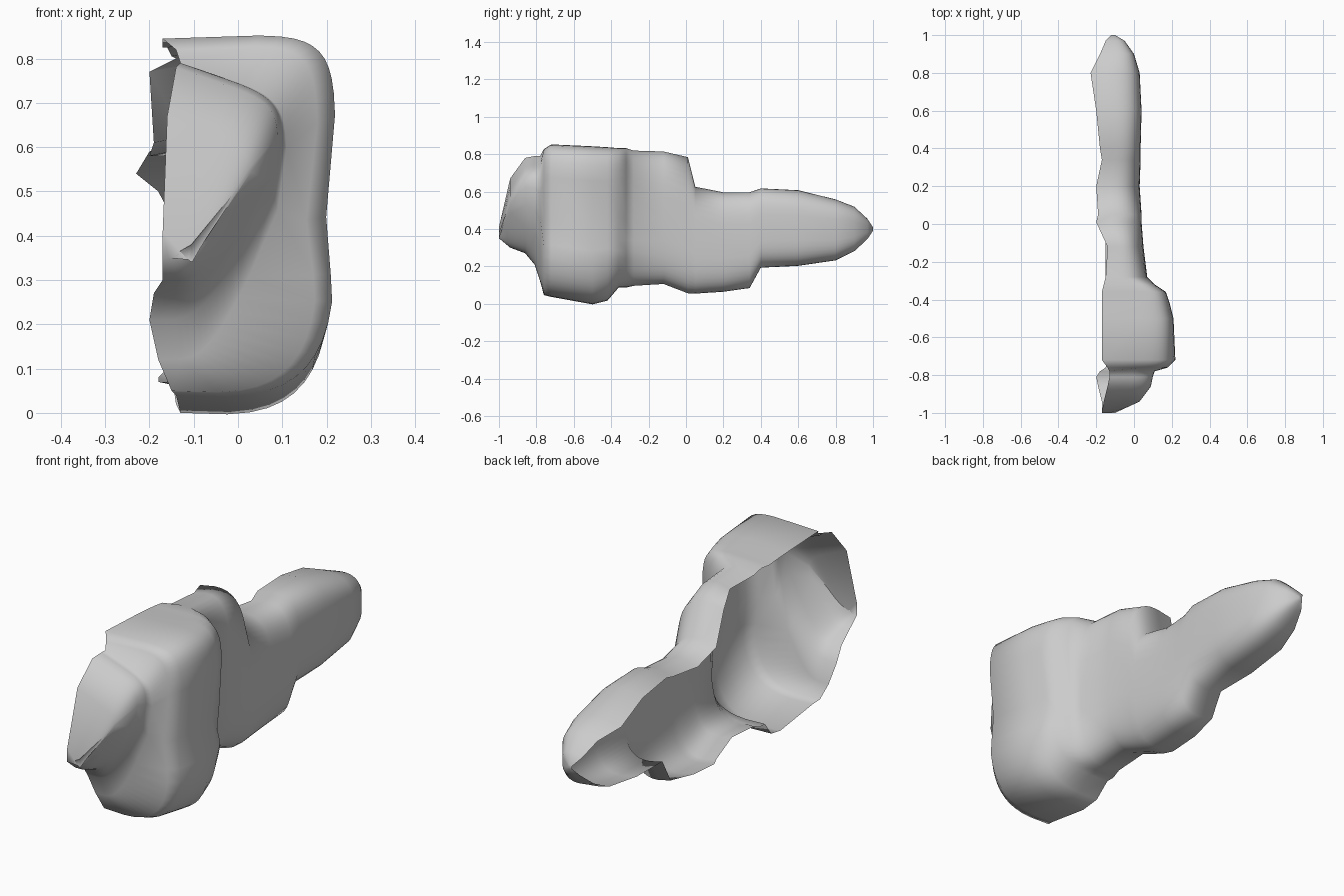
import bpy, bmesh, math

if "Cube" in bpy.data.objects:
    bpy.data.objects.remove(bpy.data.objects["Cube"])

# One plain material
grey = bpy.data.materials.new("plain grey")
grey.use_nodes = True
colour = (0.6, 0.6, 0.6, 1)
grey.diffuse_color = colour
grey.node_tree.nodes["Principled BSDF"].inputs["Base Color"].default_value = colour

# Stations: y, top rim x, bottom rim x, wall x, bottom z, top z
STATIONS = [
    (-1, -.17, -.17, -.1, .35, .41),
    (-.94, -.16, -.17, .03, .3, .67),
    (-.86, -.14, -.19, .09, .27, .78),
    (-.81, -.13, -.2, .1, .21, .79),
    (-.78, -.13, -.18, .11, .12, .79),
    (-.76, -.14, -.15, .18, .04, .83),
    (-.72, -.17, -.14, .22, .03, .855),
    (-.5, -.17, -.13, .21, -.01, .845),
    (-.42, -.17, -.14, .19, .01, .84),
    (-.36, -.17, -.15, .17, .08, .835),
    (-.32, -.16, -.15, .11, .08, .835),
    (-.28, -.15, -.15, .07, .08, .835),
    (-.12, -.14, -.15, .05, .09, .83),
    (.01, -.2, -.16, .04, .04, .8),
    (.05, -.19, -.18, .04, .04, .64),
    (.2, -.2, -.18, .03, .05, .61),
    (.34, -.17, -.16, .035, .07, .61),
    (.4, -.18, -.16, .035, .18, .63),
    (.6, -.2, -.17, .04, .19, .62),
    (.8, -.23, -.17, .03, .22, .57),
    (.9, -.18, -.16, 0, .27, .53),
    (.97, -.15, -.14, -.05, .34, .46),
    (1, -.12, -.12, -.1, .39, .41),
]
STEPS = 24


def section(y, rim_top, rim_low, wall, low, top):
    """Open C-shaped section running from the top rim round to the bottom rim."""
    nose = y < -.77
    bulge = -.77 < y < -.3
    middle, half = (top + low) / 2, (top - low) / 2
    turn = 0 if nose else .01 if bulge else .03
    points = []
    for i in range(STEPS + 1):
        angle = math.pi * (.5 - i / STEPS)
        # squarer corners above, rounder ones below
        if angle < 0:
            power = 2 / (5 if nose else 3.5)
        else:
            power = 2 / (7 if nose or bulge else 3.5)
        across = max(math.cos(angle), 0) ** power
        up = math.copysign(abs(math.sin(angle)) ** power, math.sin(angle))
        rim = rim_low + (rim_top - rim_low) * (up + 1) / 2
        z = middle + half * up
        # the rims turn slightly inward
        z -= math.copysign(min(turn, half * .3), up) * (1 - across) ** 2
        reach = wall - rim
        if nose:      # the nose narrows downwards and its top slopes to the side
            reach *= 1 - .6 * max(0, .15 - up) / 1.15
            z -= .08 * across * max(0, up)
        if bulge:     # shallow waist round the bulge
            reach -= .045 * across * math.exp(-((z - .39) / .06) ** 2)
        points.append((rim + reach * across, y, z))
    return points


# Half shell lofted through the stations, open on the right side
bm = bmesh.new()
rows = [[bm.verts.new(p) for p in section(*s)] for s in STATIONS]
for a, b in zip(rows, rows[1:]):
    for i in range(STEPS):
        bm.faces.new((a[i], a[i + 1], b[i + 1], b[i]))

# Close the nose and tail tips
bm.faces.new(rows[0][::-1])
bm.faces.new(rows[-1])
bm.normal_update()
bmesh.ops.recalc_face_normals(bm, faces=bm.faces[:])
wall_face = max(bm.faces, key=lambda f: f.calc_center_median().x)
if wall_face.normal.x < 0:
    bmesh.ops.reverse_faces(bm, faces=bm.faces[:])

mesh = bpy.data.meshes.new("half_shell")
bm.to_mesh(mesh)
bm.free()
mesh.materials.append(grey)
shell = bpy.data.objects.new("half_shell", mesh)
bpy.context.collection.objects.link(shell)
bpy.context.view_layer.objects.active = shell
shell.select_set(True)
bpy.ops.object.shade_smooth_by_angle(angle=math.radians(75))
